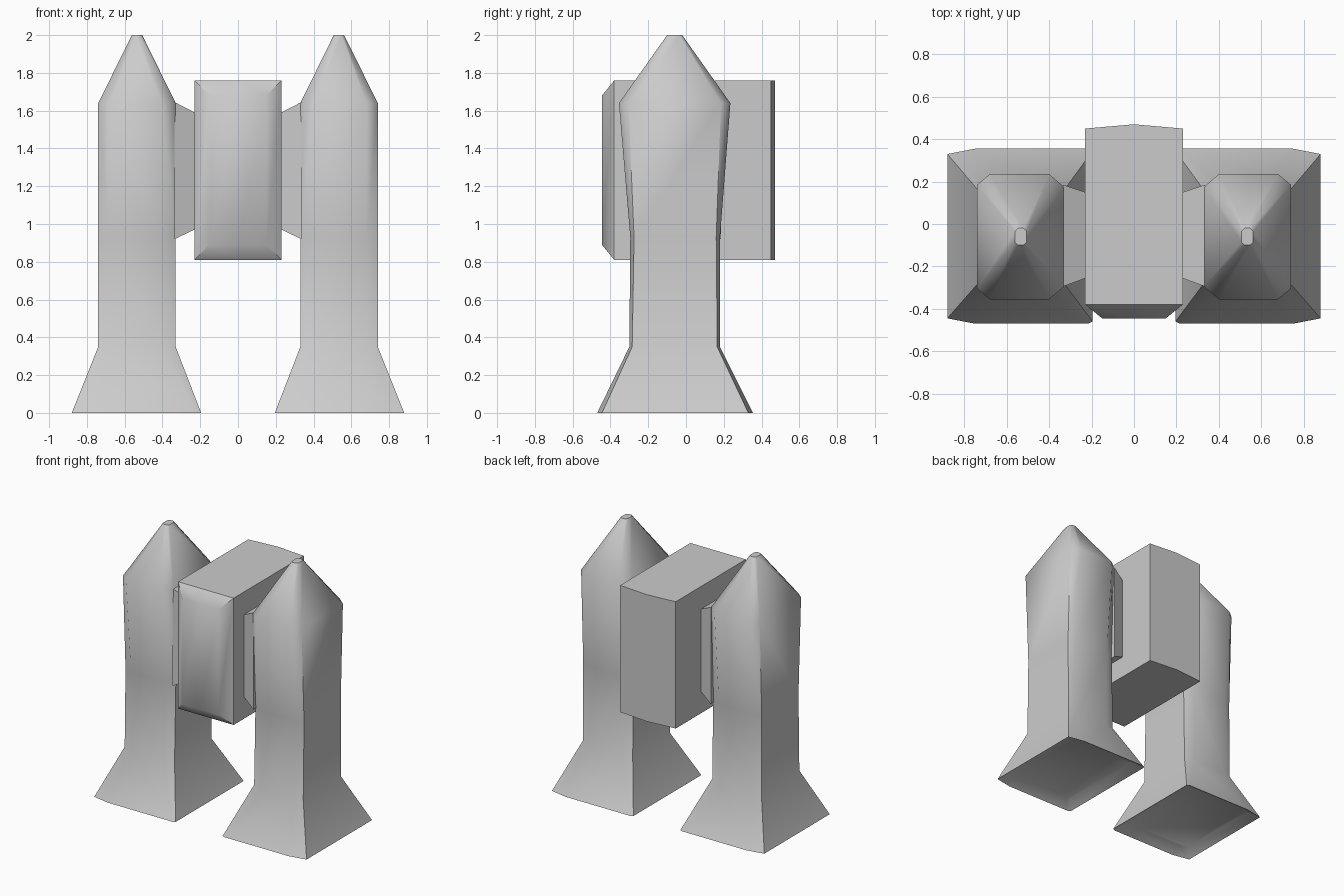
import bpy, bmesh, math

if "Cube" in bpy.data.objects:
    bpy.data.objects.remove(bpy.data.objects["Cube"])


def octagon(x0, x1, y0, y1, z, inner, outer):
    """Rectangle with chamfered corners; inner/outer = (cut in x, cut in y)."""
    (ix, iy), (ox, oy) = inner, outer
    return [(x0 + ix, y0, z), (x1 - ox, y0, z), (x1, y0 + oy, z), (x1, y1 - oy, z),
            (x1 - ox, y1, z), (x0 + ix, y1, z), (x0, y1 - iy, z), (x0, y0 + iy, z)]


def loft(name, rings, mirror=False, angle=50):
    """Skin a stack of equal-length rings and cap both ends."""
    bm = bmesh.new()
    loops = [[bm.verts.new(p) for p in ring] for ring in rings]
    n = len(loops[0])
    for a, b in zip(loops, loops[1:]):
        for i in range(n):
            j = (i + 1) % n
            bm.faces.new((a[i], a[j], b[j], b[i]))
    bm.faces.new(loops[0][::-1])
    bm.faces.new(loops[-1])
    bmesh.ops.recalc_face_normals(bm, faces=bm.faces[:])
    mesh = bpy.data.meshes.new(name)
    bm.to_mesh(mesh)
    bm.free()
    obj = bpy.data.objects.new(name, mesh)
    bpy.context.collection.objects.link(obj)
    bpy.ops.object.select_all(action='DESELECT')
    obj.select_set(True)
    bpy.context.view_layer.objects.active = obj
    bpy.ops.object.shade_smooth_by_angle(angle=math.radians(angle))
    if mirror:
        mod = obj.modifiers.new("Mirror", 'MIRROR')
        mod.use_mirror_merge = False
    return obj


# Legs: recessed sole, flared foot, column widening upward, pointed top
loft("leg", [
    octagon(0.26, 0.82, -0.40, 0.28, 0.05, (0.02, 0.01), (0.06, 0.02)),
    octagon(0.195, 0.88, -0.47, 0.355, 0.00, (0.02, 0.01), (0.13, 0.025)),
    octagon(0.33, 0.74, -0.30, 0.18, 0.35, (0.07, 0.02), (0.06, 0.015)),
    octagon(0.33, 0.74, -0.295, 0.18, 0.93, (0.07, 0.03), (0.06, 0.02)),
    octagon(0.33, 0.74, -0.355, 0.235, 1.64, (0.07, 0.06), (0.06, 0.05)),
    octagon(0.507, 0.562, -0.10, -0.02, 2.00, (0.015, 0.015), (0.015, 0.015)),
], mirror=True)


# Shoulder connectors tapering from leg to body
def shoulder(x, y0, y1, z0, z1):
    return [(x, y0, z0), (x, y1, z0), (x, y1, z1), (x, y0, z1)]


loft("shoulder_joint", [
    shoulder(0.20, -0.245, 0.14, 0.985, 1.575),
    shoulder(0.335, -0.295, 0.185, 0.92, 1.645),
], mirror=True)


# Central body: chamfered front, slightly peaked back
def body_ring(w, y, z0, z1, peak=0.0):
    return [(-w, y, z0), (0, y + peak, z0), (w, y, z0),
            (w, y, z1), (0, y + peak, z1), (-w, y, z1)]


loft("body", [
    body_ring(0.15, -0.445, 0.89, 1.68),
    body_ring(0.23, -0.38, 0.81, 1.76),
    body_ring(0.23, 0.45, 0.81, 1.76, peak=0.02),
])
